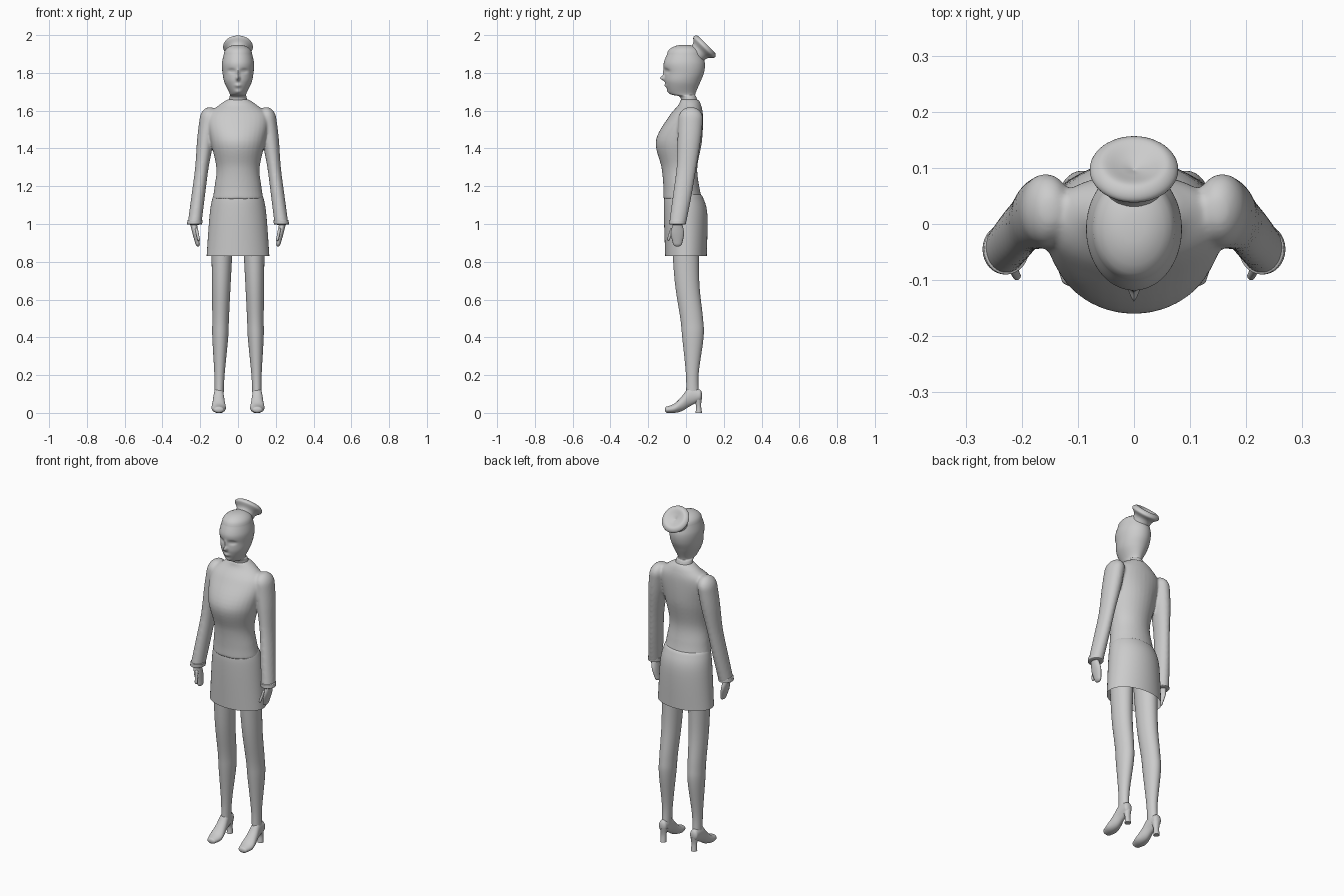
import bpy, bmesh, math
from mathutils import Matrix

cube = bpy.data.objects.get("Cube")
if cube:
    bpy.data.objects.remove(cube, do_unlink=True)

grey = bpy.data.materials.new("plain grey")
colour = (.6, .6, .6, 1)
grey.use_nodes = True
grey.diffuse_color = colour
grey.node_tree.nodes["Principled BSDF"].inputs["Base Color"].default_value = colour


def catmull_rom(a, b, c, d, t):
    linear, square, cube = c - a, 2 * a - 5 * b + 4 * c - d, 3 * (b - c) + d - a
    return b + t * (linear + t * (square + t * cube)) / 2


def smooth_rows(rows, steps):
    """Fill in extra rows along a smooth curve through the given ones."""
    padded = [rows[0], *rows, rows[-1]]
    filled = []
    for group in zip(padded, padded[1:], padded[2:], padded[3:]):
        for step in range(steps):
            filled.append([catmull_rom(*values, step / steps) for values in zip(*group)])
    return filled + [rows[-1]]


def dome(row, depth, steps=6):
    """Rows that round off an end, shrinking along a quarter ellipse."""
    station, width, low, high = row
    middle, reach = (low + high) / 2, (high - low) / 2
    rows = []
    for step in range(1, steps):
        angle = math.pi / 2 * step / steps
        scale = math.cos(angle)
        rows.append((station + depth * math.sin(angle), width * scale,
                     middle - reach * scale, middle + reach * scale))
    return rows


def loft(bm, rows, offset=0, lean=0, side=1, along_y=False, start=0, end=0,
         count=32, steps=6, caps=True):
    """Skin oval rings; a row is (station, half width, low, high).
    The ring centres sit at x = offset + lean * station."""
    rows = smooth_rows(rows, steps)
    if start:
        rows = dome(rows[0], -start)[::-1] + rows
    if end:
        rows = rows + dome(rows[-1], end)
    rings = []
    for station, width, low, high in rows:
        ring = []
        for k in range(count):
            angle = math.tau * k / count
            x = side * (offset + lean * station + width * math.cos(angle))
            v = (low + high) / 2 + (high - low) / 2 * math.sin(angle)
            ring.append(bm.verts.new((x, station, v) if along_y else (x, v, station)))
        rings.append(ring)
    for ring, following in zip(rings, rings[1:]):
        for k in range(count):
            bm.faces.new((ring[k], ring[k - 1], following[k - 1], following[k]))
    if caps:
        bm.faces.new(rings[0])
        bm.faces.new(rings[-1])


def finish(name, bm, mirrored=False):
    """Turn the mesh into a smooth shaded object."""
    bmesh.ops.recalc_face_normals(bm, faces=bm.faces)
    mesh = bpy.data.meshes.new(name)
    bm.to_mesh(mesh)
    bm.free()
    mesh.materials.append(grey)
    obj = bpy.data.objects.new(name, mesh)
    bpy.context.collection.objects.link(obj)
    bpy.ops.object.select_all(action="DESELECT")
    obj.select_set(True)
    bpy.context.view_layer.objects.active = obj
    bpy.ops.object.shade_smooth_by_angle(angle=math.radians(50))
    if mirrored:
        obj.modifiers.new("Mirror", "MIRROR")
    return obj


# Top: torso and both sleeves fused into one soft garment
sleeve_line = dict(offset=.36, lean=-.13)
bm = bmesh.new()
loft(bm, [(1.13, .135, -.12, .085), (1.2, .124, -.12, .07), (1.3, .115, -.13, .06),
          (1.44, .145, -.16, .085), (1.57, .16, -.09, .09), (1.63, .1, -.04, .08),
          (1.66, .055, -.03, .065)])
for side in (1, -1):
    loft(bm, [(1, .037, -.09, 0), (1.15, .036, -.07, .03), (1.3, .036, -.05, .055),
              (1.45, .045, -.045, .08), (1.56, .046, -.04, .09)],
         side=side, end=.06, **sleeve_line)
top = finish("knitted_top", bm)
fuse = top.modifiers.new("Fuse", "REMESH")
fuse.mode = "VOXEL"
fuse.voxel_size = .006
fuse.use_smooth_shade = True
soften = top.modifiers.new("Soften", "SMOOTH")
soften.iterations = 12

# Rolled cuffs
bm = bmesh.new()
loft(bm, [(1, .04, -.09, 0), (1.02, .04, -.09, 0)], start=.005, end=.005, **sleeve_line)
finish("cuff", bm, True)

# Skirt with an open hem
bm = bmesh.new()
loft(bm, [(.83, .166, -.11, .11), (1.05, .15, -.117, .113), (1.14, .134, -.115, .09),
          (1.16, .12, -.1, .07)], count=48, caps=False)
finish("skirt", bm)

# Legs
bm = bmesh.new()
loft(bm, [(.08, .024, 0, .07), (.2, .027, 0, .066), (.4, .042, -.02, .093),
          (.5, .044, -.03, .09), (.7, .05, -.06, .07), (1, .06, -.08, .07)],
     offset=.102, lean=-.02)
finish("leg", bm, True)

# Shoes: a foot swept from toe to heel, with a heel post
bm = bmesh.new()
loft(bm, [(-.1, .027, 0, .034), (-.06, .038, 0, .05), (-.02, .033, .01, .09),
          (.02, .027, .035, .137), (.07, .024, .06, .125)],
     offset=.102, along_y=True, start=.012, end=.015)
loft(bm, [(0, .017, .05, .085), (.04, .016, .053, .08), (.08, .023, .035, .085)], offset=.1)
finish("heeled_shoe", bm, True)

# Hands: palm curling inwards, and a thumb
bm = bmesh.new()
loft(bm, [(.9, .012, -.07, -.02), (.95, .016, -.08, -.01), (1, .018, -.07, -.02)],
     offset=.035, lean=.2, start=.02)
loft(bm, [(.92, .007, -.1, -.085), (.97, .008, -.085, -.06)],
     offset=.025, lean=.2, start=.01, end=.01)
finish("hand", bm, True)

# Head and neck, with the face pushed into the front
bm = bmesh.new()
loft(bm, [(1.6, .06, -.03, .08), (1.67, .046, -.03, .055), (1.69, .044, -.085, .05),
          (1.75, .072, -.11, .075), (1.8, .082, -.112, .095), (1.85, .085, -.118, .1),
          (1.9, .075, -.1, .086)], end=.05, count=96, steps=12)
features = {  # centre x and z, spread x and z, push towards the back
    "nose": (0, 1.772, .009, .012, -.025),
    "bridge": (0, 1.8, .008, .02, -.01),
    "eye socket": (.034, 1.81, .017, .011, .011),
    "eyelid": (.033, 1.81, .011, .006, -.004),
    "mouth": (0, 1.733, .016, .009, -.009),
    "chin": (0, 1.7, .018, .01, -.006)}
for vert in bm.verts:
    if vert.co.y < -.03:
        x, y, z = abs(vert.co.x), vert.co.y, vert.co.z
        for centre_x, centre_z, spread_x, spread_z, push in features.values():
            distance = ((x - centre_x) / spread_x) ** 2 + ((z - centre_z) / spread_z) ** 2
            y += push * math.exp(-distance)
        vert.co.y = y
finish("head", bm)

# Hair bun: tilted disc with a dimple
bm = bmesh.new()
profile = [(-.08, .05), (-.03, .054), (0, .079), (.02, .06), (.01, .025), (0, .001)]
loft(bm, [(height, radius, -radius, radius) for height, radius in profile], count=48)
bm.transform(Matrix.Translation((0, .096, 1.937)) @ Matrix.Rotation(math.radians(-45), 4, "X"))
finish("hair_bun", bm)
